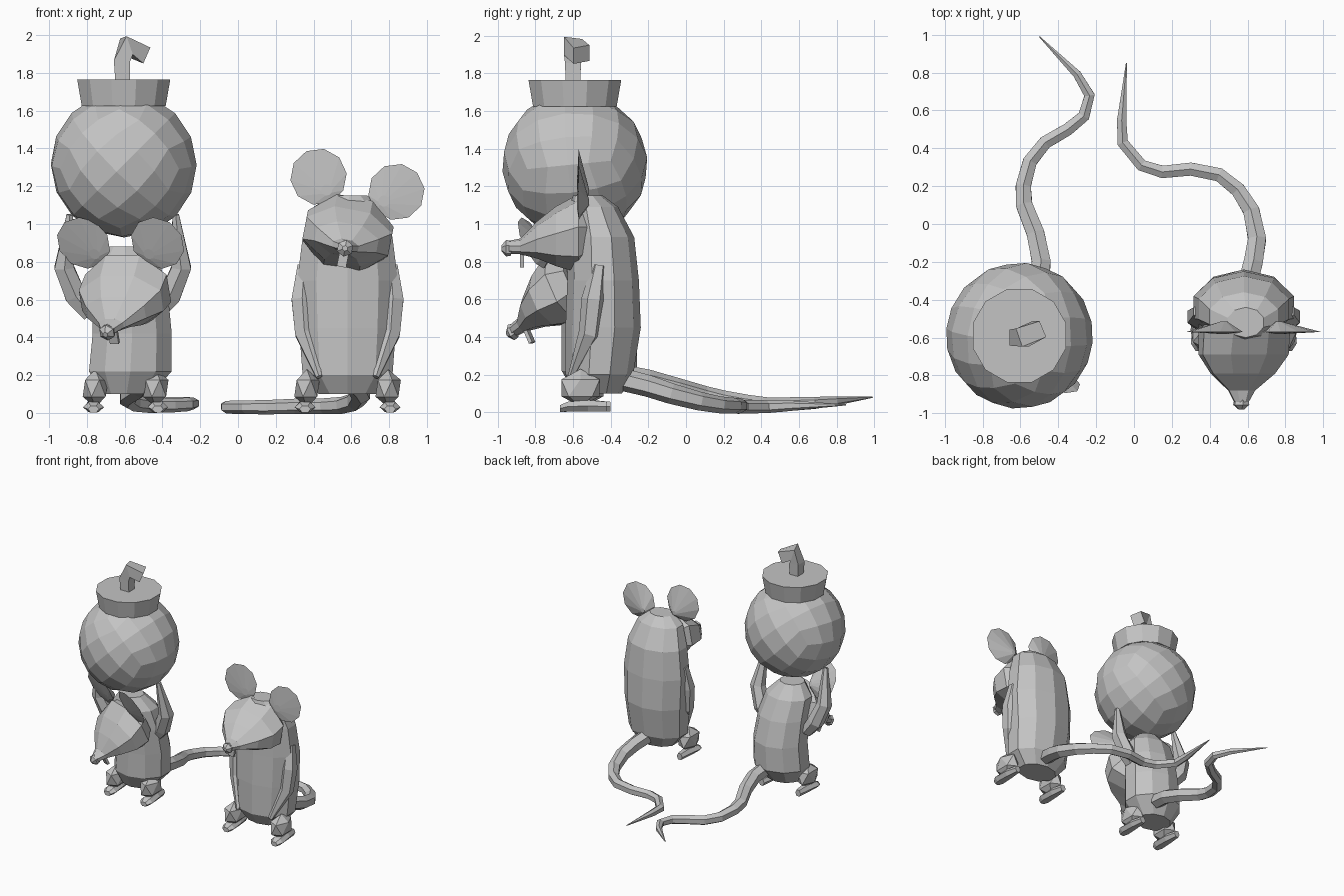
import bpy, bmesh, math
from mathutils import Vector as V, Matrix as M

if "Cube" in bpy.data.objects:
    bpy.data.objects.remove(bpy.data.objects["Cube"])

grey = bpy.data.materials.new("plain_grey")
grey.use_nodes = True
COL = (0.55, 0.55, 0.55, 1)
grey.diffuse_color = COL
grey.node_tree.nodes["Principled BSDF"].inputs["Base Color"].default_value = COL


def finish(bm, name, matrix=M()):
    bmesh.ops.recalc_face_normals(bm, faces=bm.faces)
    mesh = bpy.data.meshes.new(name)
    bm.to_mesh(mesh)
    bm.free()
    mesh.materials.append(grey)
    obj = bpy.data.objects.new(name, mesh)
    obj.matrix_world = matrix
    bpy.context.collection.objects.link(obj)
    return obj


def ring(c, a, b, n, turn=0.5):
    """Ellipse of n points round c, with half axes a and b."""
    angles = [2 * math.pi * (i + turn) / n for i in range(n)]
    return [V(c) + V(a) * math.cos(t) + V(b) * math.sin(t) for t in angles]


def loft(name, rings, matrix=M()):
    bm = bmesh.new()
    rows = [[bm.verts.new(p) for p in r] for r in rings]
    n = len(rows[0])
    for r, s in zip(rows, rows[1:]):
        for i in range(n):
            j = (i + 1) % n
            bm.faces.new((r[i], r[j], s[j], s[i]))
    bm.faces.new(rows[0])
    bm.faces.new(rows[-1])
    return finish(bm, name, matrix)


def tube(name, path, radii, n, ref):
    """Tapered tube along a path, kept level with the ref direction."""
    pts = [V(p) for p in path]
    rings = []
    for i, p in enumerate(pts):
        t = pts[min(i + 1, len(pts) - 1)] - pts[max(i - 1, 0)]
        side = t.cross(V(ref)).normalized()
        up = side.cross(t).normalized()
        rings.append(ring(p, side * radii[i], up * radii[i], n))
    return loft(name, rings)


def body(name, levels):
    """Upright body from levels of x, y, z, half width, half depth."""
    return loft(name, [ring((x, y, z), (w, 0, 0), (0, d, 0), 10)
                       for x, y, z, w, d in levels])


def blob(name, c, size):
    bm = bmesh.new()
    bmesh.ops.create_icosphere(bm, subdivisions=1, radius=1)
    return finish(bm, name, M.Translation(c) @ M.Diagonal((*size, 1)))


def box(name, c, size, matrix):
    bm = bmesh.new()
    bmesh.ops.create_cube(bm, size=1)
    bmesh.ops.transform(bm, matrix=M.Translation(c) @ M.Diagonal((*size, 1)), verts=bm.verts)
    return finish(bm, name, matrix)


def head(prefix, matrix):
    # Skull tapering to the snout: y, half width, bottom, top
    sections = [(0.08, 0.18, -0.14, 0.17), (0.0, 0.25, -0.2, 0.22),
                (-0.12, 0.25, -0.16, 0.15), (-0.22, 0.18, -0.12, 0.07),
                (-0.31, 0.075, -0.1, -0.02), (-0.37, 0.04, -0.1, -0.03)]
    loft(prefix + "_head", [ring((0, y, (lo + hi) / 2), (w, 0, 0), (0, 0, (hi - lo) / 2), 8)
                            for y, w, lo, hi in sections], matrix)
    # Nose and front teeth
    loft(prefix + "_nose", [ring((0, y, -0.07), (r, 0, 0), (0, 0, r), 6)
                            for y, r in ((-0.36, 0.04), (-0.385, 0.045), (-0.41, 0.015))], matrix)
    box(prefix + "_teeth", (0, -0.3, -0.13), (0.05, 0.02, 0.08), matrix)
    # Round ears, flat in front and thickest near the skull
    for side, label in ((1, "left"), (-1, "right")):
        rim = ring((side * 0.21, 0, 0.275), (0.15, 0, 0), (0, 0, 0.15), 10)
        root = V((side * 0.14, 0.05, 0.2))
        back = [root.lerp(p, 0.12) + V((0, 0.01, 0)) for p in rim]
        front = [p.lerp(root, 0.8) + V((0, -0.05, 0)) for p in rim]
        loft(f"{prefix}_{label}_ear", [front, rim, back], matrix)


def legs(prefix, cx, cy, spread):
    for side, label in ((1, "left"), (-1, "right")):
        x = cx + side * spread
        blob(f"{prefix}_{label}_thigh", (x, cy, 0.13), (0.075, 0.12, 0.1))
        loft(f"{prefix}_{label}_foot",
             [ring((x + side * 0.01, cy + dy, h), (w, 0, 0), (0, 0, h), 6, 0)
              for dy, w, h in ((0.14, 0.025, 0.03), (0.04, 0.045, 0.035),
                               (-0.07, 0.055, 0.03), (-0.11, 0.03, 0.02))])


def arms(prefix, cx, path, radii):
    for side, label in ((1, "left"), (-1, "right")):
        tube(f"{prefix}_{label}_arm", [(cx + side * x, y, z) for x, y, z in path],
             radii, 6, (0, 1, 0))


# Standing mouse
body("standing_body", [
    (0.58, -0.46, 0.1, 0.16, 0.12), (0.58, -0.46, 0.2, 0.25, 0.18),
    (0.58, -0.44, 0.45, 0.27, 0.2), (0.58, -0.44, 0.7, 0.28, 0.19),
    (0.58, -0.45, 0.93, 0.25, 0.175), (0.58, -0.49, 1.09, 0.19, 0.13),
    (0.59, -0.52, 1.15, 0.1, 0.08)])
head("standing", M.Translation((0.58, -0.57, 0.94)) @ M.Rotation(math.radians(11), 4, "Y"))
legs("standing", 0.58, -0.56, 0.215)
arms("standing", 0.58, [(0.23, -0.46, 0.78), (0.24, -0.49, 0.6), (0.225, -0.51, 0.42),
                        (0.15, -0.61, 0.19)], [0.04, 0.065, 0.06, 0.018])
tube("standing_tail", [
    (0.6, -0.32, 0.17), (0.63, -0.2, 0.14), (0.65, -0.08, 0.1), (0.62, 0.07, 0.06),
    (0.55, 0.18, 0.04), (0.45, 0.26, 0.035), (0.3, 0.29, 0.035), (0.15, 0.275, 0.03),
    (0.04, 0.31, 0.03), (-0.06, 0.43, 0.03), (-0.065, 0.55, 0.035), (-0.04, 0.85, 0.04)],
    [0.06, 0.058, 0.055, 0.05, 0.045, 0.042, 0.04, 0.038, 0.036, 0.034, 0.028, 0.003],
    6, (0, 0, 1))

# Carrying mouse
body("carrying_body", [
    (-0.59, -0.47, 0.1, 0.14, 0.12), (-0.57, -0.46, 0.22, 0.23, 0.2),
    (-0.56, -0.46, 0.42, 0.22, 0.2), (-0.57, -0.49, 0.62, 0.21, 0.18),
    (-0.59, -0.53, 0.78, 0.19, 0.15), (-0.6, -0.56, 0.88, 0.1, 0.09)])
head("carrying", M.Translation((-0.58, -0.63, 0.65))
     @ M.Rotation(math.radians(-21), 4, "Z") @ M.Rotation(math.radians(25), 4, "X"))
legs("carrying", -0.595, -0.54, 0.16)
arms("carrying", -0.61, [(0.17, -0.5, 0.52), (0.25, -0.5, 0.62), (0.31, -0.53, 0.77),
                         (0.28, -0.59, 1.05)], [0.05, 0.065, 0.06, 0.02])
tube("carrying_tail", [
    (-0.5, -0.32, 0.19), (-0.49, -0.2, 0.17), (-0.52, -0.05, 0.13), (-0.58, 0.1, 0.09),
    (-0.585, 0.2, 0.07), (-0.55, 0.33, 0.05), (-0.47, 0.43, 0.04), (-0.35, 0.5, 0.04),
    (-0.265, 0.57, 0.045), (-0.235, 0.68, 0.05), (-0.3, 0.79, 0.06), (-0.5, 0.99, 0.08)],
    [0.06, 0.057, 0.054, 0.05, 0.046, 0.043, 0.04, 0.038, 0.036, 0.032, 0.025, 0.003],
    6, (0, 0, 1))

# Bomb ball with a diamond facet pattern
bm = bmesh.new()
bmesh.ops.create_cube(bm, size=2)
bmesh.ops.subdivide_edges(bm, edges=bm.edges, cuts=3, use_grid_fill=True)
for v in bm.verts:
    v.co = V([math.tan(c * math.pi / 4) for c in v.co]).normalized() * 0.388
finish(bm, "bomb_ball", M.Translation((-0.605, -0.59, 1.315))
       @ M.Rotation(math.radians(45), 4, "Y") @ M.Rotation(math.radians(8), 4, "X"))

# Bomb collar and bent fuse
loft("bomb_collar", [ring((-0.605, -0.59, z), (r, 0, 0), (0, r, 0), 12)
                     for z, r in ((1.625, 0.23), (1.765, 0.255))])
tube("bomb_fuse", [(-0.61, -0.6, 1.75), (-0.615, -0.6, 1.86), (-0.59, -0.6, 1.94),
                   (-0.5, -0.555, 1.9)], [0.055, 0.06, 0.072, 0.065], 4, (0, 1, 0))
